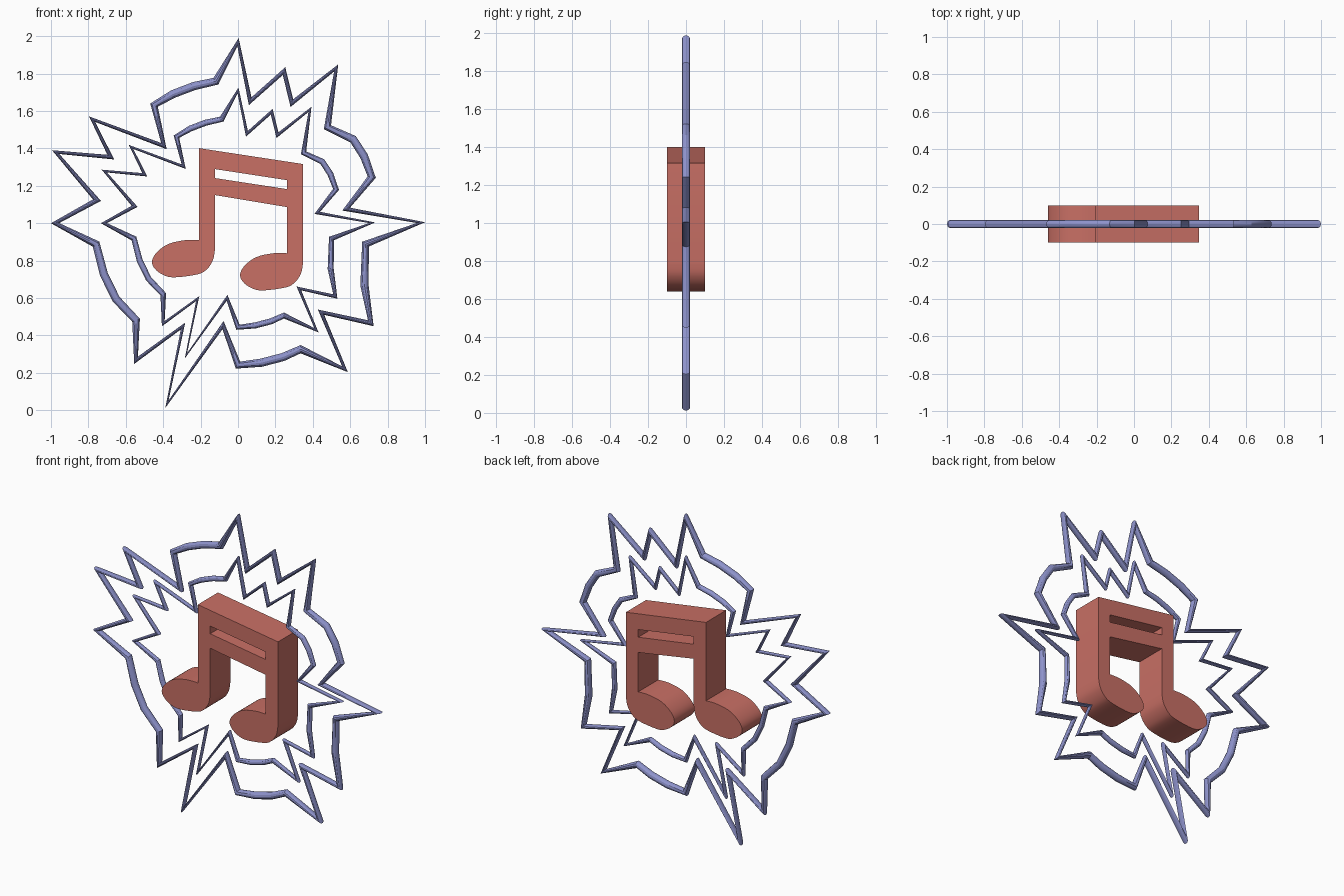
import bpy, math
from mathutils import Vector

if "Cube" in bpy.data.objects:
    bpy.data.objects.remove(bpy.data.objects["Cube"])


def material(name, rgb):
    m = bpy.data.materials.new(name)
    m.diffuse_color = (*rgb, 1)
    m.use_nodes = True
    m.node_tree.nodes["Principled BSDF"].inputs["Base Color"].default_value = m.diffuse_color
    return m


def curve_object(name, loops, mat, dims='3D', **settings):
    """Closed poly loops drawn in XY, stood upright in XZ, made into a mesh."""
    cu = bpy.data.curves.new(name, 'CURVE')
    cu.dimensions = dims
    for key, value in settings.items():
        setattr(cu, key, value)
    for pts in loops:
        s = cu.splines.new('POLY')
        s.points.add(len(pts) - 1)
        for p, (x, z) in zip(s.points, pts):
            p.co = (x, z, 0, 1)
        s.use_cyclic_u = True
    ob = bpy.data.objects.new(name, cu)
    bpy.context.collection.objects.link(ob)
    bpy.ops.object.select_all(action='DESELECT')
    ob.select_set(True)
    bpy.context.view_layer.objects.active = ob
    ob.rotation_euler.x = math.pi / 2
    bpy.ops.object.convert(target='MESH')
    bpy.ops.object.transform_apply(location=False, rotation=True, scale=False)
    ob = bpy.context.object
    ob.name = name
    ob.data.materials.clear()
    ob.data.materials.append(mat)
    bpy.ops.object.shade_smooth_by_angle(angle=math.radians(30))
    return ob


def smooth_path(pts, steps=4):
    """Catmull-Rom through the points."""
    p = [Vector(v) for v in (pts[0], *pts, pts[-1])]
    out = []
    for a, b, c, d in zip(p, p[1:], p[2:], p[3:]):
        for i in range(steps):
            t = i / steps
            out.append(tuple(0.5 * (2 * b + (c - a) * t + (2 * a - 5 * b + 4 * c - d) * t * t
                                    + (3 * b - a - 3 * c + d) * t ** 3)))
    return out + [tuple(pts[-1])]


red = material("note_red", (0.58, 0.16, 0.13))
violet = material("burst_violet", (0.27, 0.29, 0.60))

# Spiky burst path, clockwise from the top spike
burst = [(0, 1.968), (.065, 1.652), (.246, 1.813), (.288, 1.642), (.525, 1.83),
         (.478, 1.513), (.615, 1.449), (.674, 1.358), (.715, 1.246), (.578, 1.075),
         (.978, 1.003), (.682, .888), (.676, .668), (.71, .465), (.444, .524),
         (.572, .219), (.335, .326), (.24, .284), (.125, .254), (0, .241),
         (-.08, .455), (-.38, .032), (-.294, .45), (-.545, .267), (-.545, .481),
         (-.652, .594), (-.717, .727), (-.759, .888), (-.978, 1.0), (-.754, 1.123),
         (-.975, 1.38), (-.68, 1.353), (-.78, 1.556), (-.396, 1.412), (-.449, 1.631),
         (-.348, 1.69), (-.235, 1.733), (-.118, 1.759)]

# Outer ring and a smaller copy inside it
for name, k in (("outer_burst_ring", 1.0), ("inner_burst_ring", 0.733)):
    path = [(x * k, 1 + (z - 1) * k) for x, z in burst]
    curve_object(name, [path], violet, bevel_depth=0.022 * k, bevel_resolution=4)

# Note head, from the stem's left side round to its right side
head = smooth_path([(-.209, .909), (-.283, .909), (-.374, .888), (-.438, .840), (-.46, .791),
                    (-.438, .749), (-.385, .717), (-.326, .711), (-.214, .727), (-.166, .754),
                    (-.134, .802), (-.123, .861)])
right_head = [(x + .471, z - .07) for x, z in head]

# Beamed pair of notes with a slot between the two beams
outline = ([(-.209, 1.401)] + head + [(-.123, 1.15), (.262, 1.086)]
           + right_head + [(.348, 1.316)])
slot = [(-.123, 1.289), (.262, 1.230), (.262, 1.182), (-.123, 1.241)]
curve_object("music_note", [outline, slot], red, dims='2D', fill_mode='BOTH', extrude=0.1)
